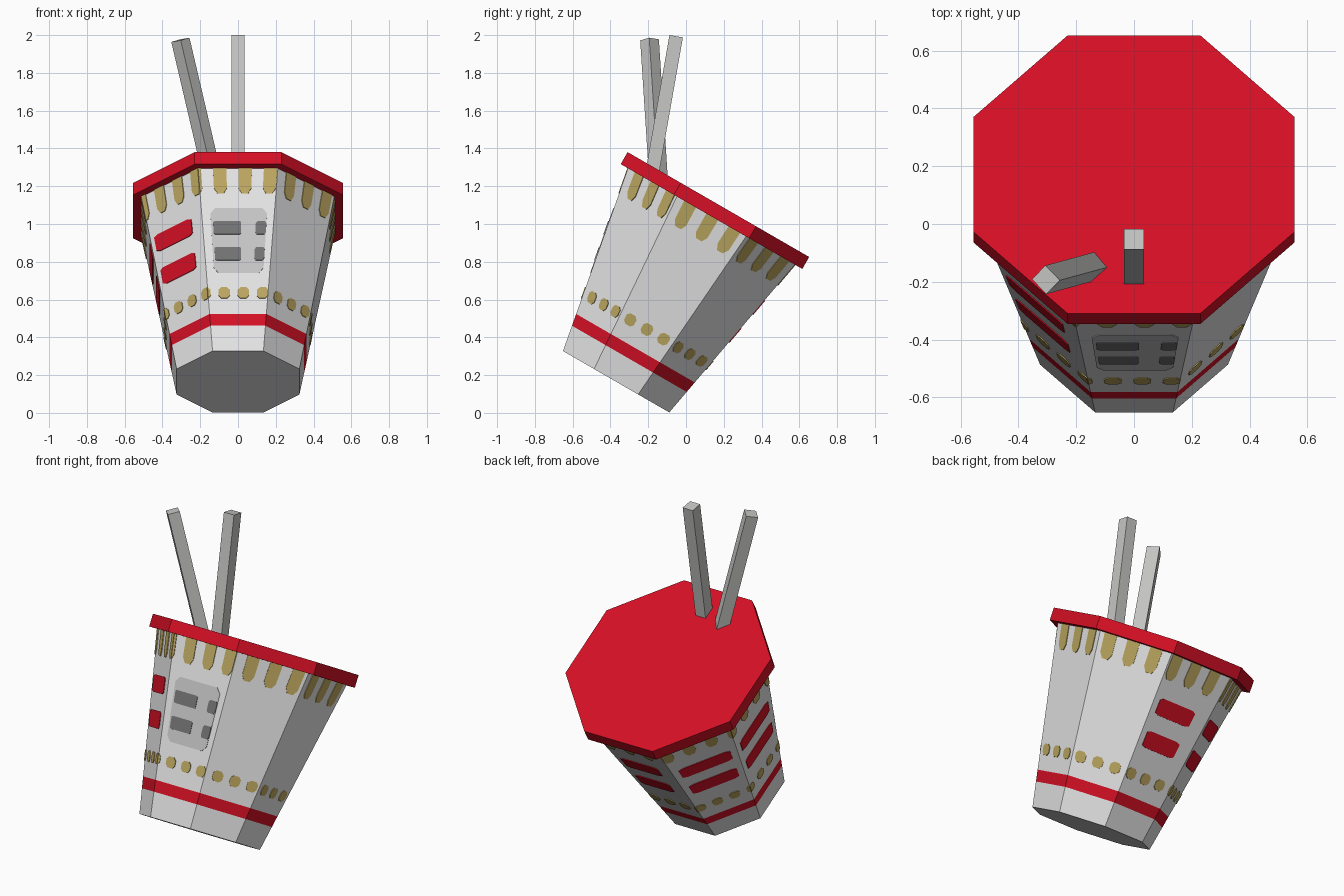
import bpy, bmesh, math
from mathutils import Matrix, Vector, Quaternion

if "Cube" in bpy.data.objects:
    bpy.data.objects.remove(bpy.data.objects["Cube"])

TAN = math.tan(math.pi / 8)
TILT = Matrix.Translation((0, -0.37, 0.165)) @ Matrix.Rotation(math.radians(-30), 4, 'X')
HEIGHT, R_BOTTOM, R_TOP = 1.01, 0.325, 0.51


def material(name, rgb):
    m = bpy.data.materials.new(name)
    m.diffuse_color = (*rgb, 1)
    m.use_nodes = True
    m.node_tree.nodes["Principled BSDF"].inputs["Base Color"].default_value = m.diffuse_color
    return m


RED = material("red", (0.66, 0.005, 0.018))
WHITE = material("white", (0.78, 0.78, 0.78))
PALE = material("pale grey", (0.56, 0.56, 0.56))
STICK = material("stick grey", (0.57, 0.57, 0.56))
GOLD = material("gold", (0.50, 0.38, 0.115))
DARK = material("dark grey", (0.17, 0.17, 0.17))


def finish(name, bm, mats, matrix):
    bmesh.ops.recalc_face_normals(bm, faces=bm.faces)
    mesh = bpy.data.meshes.new(name)
    bm.to_mesh(mesh)
    bm.free()
    for m in mats:
        mesh.materials.append(m)
    ob = bpy.data.objects.new(name, mesh)
    ob.matrix_world = matrix
    bpy.context.collection.objects.link(ob)
    return ob


def octagon_stack(name, rings, mats, band=None):
    """Closed eight-sided body through (apothem, height) rings."""
    bm = bmesh.new()
    loops = []
    for a, z in rings:
        r = a / math.cos(math.pi / 8)
        angles = [math.radians(-112.5 + 45 * k) for k in range(8)]
        loops.append([bm.verts.new((r * math.cos(t), r * math.sin(t), z)) for t in angles])
    for i, (lo, hi) in enumerate(zip(loops, loops[1:])):
        for k in range(8):
            f = bm.faces.new((lo[k], lo[(k + 1) % 8], hi[(k + 1) % 8], hi[k]))
            f.material_index = 1 if i == band else 0
    bm.faces.new(loops[0][::-1])
    bm.faces.new(loops[-1])
    return finish(name, bm, mats, TILT)


def apothem(z):
    return R_BOTTOM + (R_TOP - R_BOTTOM) * z / HEIGHT


def wall_point(side, frac, z, off):
    """Point on a cup side; frac runs from -0.5 to 0.5 across it."""
    t = math.radians(-90 + 45 * side)
    a = apothem(z)
    n, u = Vector((math.cos(t), math.sin(t), 0)), Vector((-math.sin(t), math.cos(t), 0))
    return n * (a + off) + u * (frac * 2 * a * TAN) + Vector((0, 0, z))


def plate(bm, side, f0, f1, z0, z1, off=0.004, cut=0.25, square_top=False):
    """Thin plate with clipped corners, trimmed at the corners of the side."""
    if min(f1, 0.5) - max(f0, -0.5) < 0.02:
        return
    cf, cz = (f1 - f0) * cut, min((z1 - z0) * cut, 0.03)
    pts = [(f0, z0 + cz), (f0 + cf, z0), (f1 - cf, z0), (f1, z0 + cz)]
    if square_top:
        pts += [(f1, z1), (f0, z1)]
    else:
        pts += [(f1, z1 - cz), (f1 - cf, z1), (f0 + cf, z1), (f0, z1 - cz)]
    clean = []
    for f, z in pts:
        p = (max(-0.5, min(0.5, f)), z)
        if p not in clean:
            clean.append(p)
    outer = [bm.verts.new(wall_point(side, f, z, off)) for f, z in clean]
    inner = [bm.verts.new(wall_point(side, f, z, -0.002)) for f, z in clean]
    bm.faces.new(outer)
    bm.faces.new(inner[::-1])
    for i in range(len(clean)):
        j = (i + 1) % len(clean)
        bm.faces.new((outer[i], inner[i], inner[j], outer[j]))


# Cup with a red band near the foot, and its lid
octagon_stack("cup", [(apothem(z), z) for z in (0, 0.14, 0.205, HEIGHT)], [WHITE, RED], band=1)
octagon_stack("lid", [(0.555, HEIGHT), (0.555, 1.083)], [RED])

# Gold tabs under the rim and gold dots above the band
tabs, dots = bmesh.new(), bmesh.new()
for i in range(25):
    s = 0.09 + 0.32 * i
    for side in range(9):
        f = s - side
        if abs(f) < 0.6:
            plate(tabs, side % 8, f - 0.085, f + 0.085, 0.87, HEIGHT, square_top=True)
            plate(dots, side % 8, f - 0.095, f + 0.095, 0.29, 0.352)
finish("rim_tabs", tabs, [GOLD], TILT)
finish("dots", dots, [GOLD], TILT)

# Front label with four dark blocks
label = bmesh.new()
plate(label, 0, -0.38, 0.40, 0.43, 0.79, 0.003, 0.09)
finish("front_label", label, [PALE], TILT)
blocks = bmesh.new()
for z in (0.50, 0.643):
    plate(blocks, 0, -0.35, 0.045, z, z + 0.072, 0.006, 0.06)
    plate(blocks, 0, 0.25, 0.40, z, z + 0.072, 0.006, 0.15)
finish("label_blocks", blocks, [DARK], TILT)

# Plain red bars on the back and left sides
bars = bmesh.new()
for side, f0, f1 in ((4, -0.4, 0.25), (5, -0.4, 0.4), (6, -0.4, 0.4), (7, -0.42, 0.3)):
    for z in (0.48, 0.67):
        plate(bars, side, f0, f1, z, z + 0.095, cut=0.1)
finish("red_bars", bars, [RED], TILT)


# Two square sticks standing in the lid
def stick(name, foot, top, twist):
    foot, top = Vector(foot), Vector(top)
    d = top - foot
    bm = bmesh.new()
    bmesh.ops.create_cube(bm, size=1, matrix=Matrix.Diagonal((0.068, 0.072, d.length, 1)))
    rot = Vector((0, 0, 1)).rotation_difference(d) @ Quaternion((0, 0, 1), math.radians(twist))
    finish(name, bm, [STICK], Matrix.Translation((foot + top) / 2) @ rot.to_matrix().to_4x4())


stick("straight_stick", (0, -0.195, 1.18), (0, -0.052, 1.994), 0)
stick("leaning_stick", (-0.119, -0.142, 1.18), (-0.305, -0.193, 1.975), 45)
